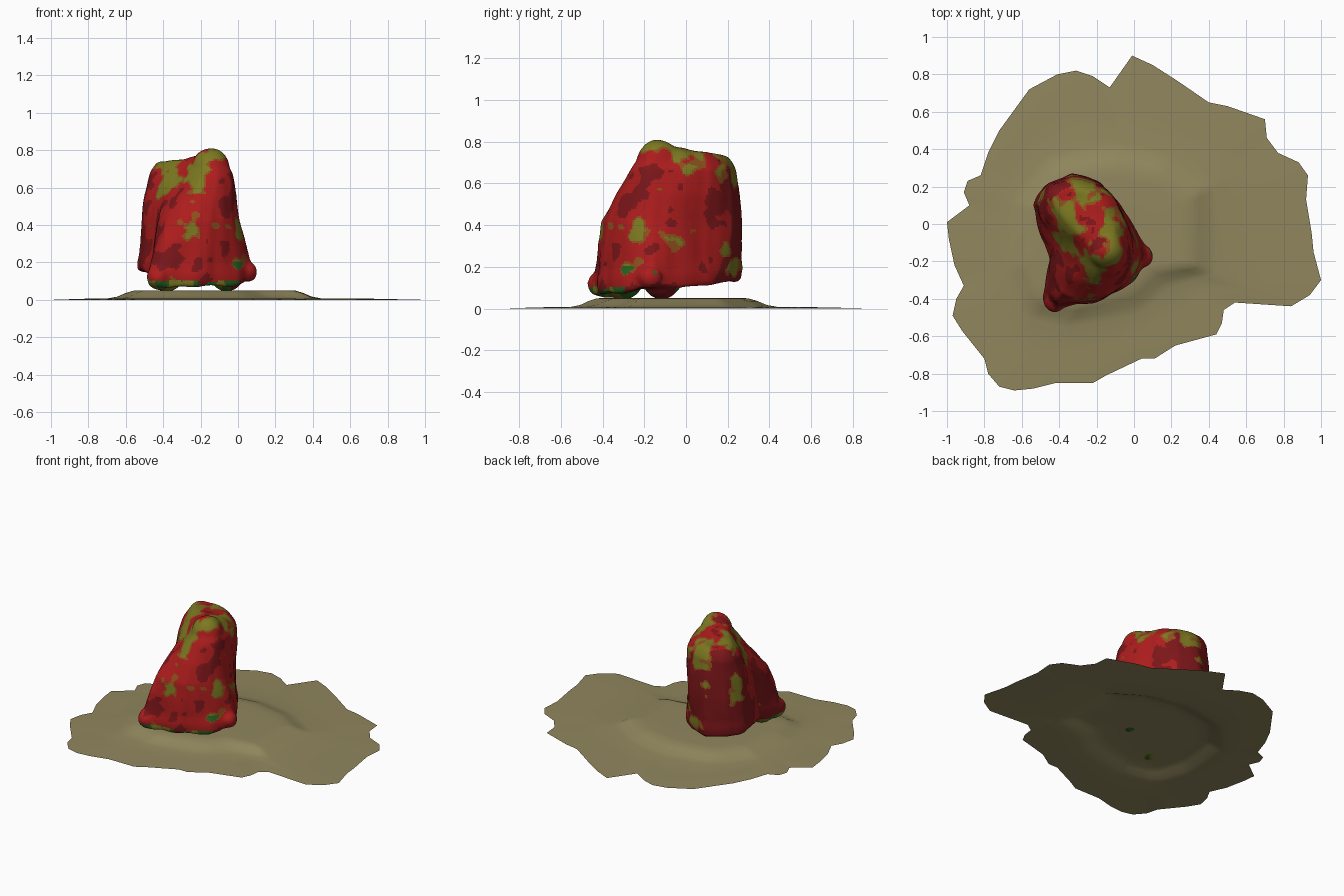
import bpy, bmesh, math
from mathutils import Vector, noise

if "Cube" in bpy.data.objects:
    bpy.data.objects.remove(bpy.data.objects["Cube"])


def material(name, color):
    m = bpy.data.materials.new(name)
    m.diffuse_color = (*color, 1)
    m.use_nodes = True
    m.node_tree.nodes["Principled BSDF"].inputs["Base Color"].default_value = m.diffuse_color
    return m


def new_object(name, bm):
    mesh = bpy.data.meshes.new(name)
    bm.normal_update()
    bm.to_mesh(mesh)
    bm.free()
    ob = bpy.data.objects.new(name, mesh)
    bpy.context.collection.objects.link(ob)
    return ob


def loft(bm, rings):
    rows = [[bm.verts.new(p) for p in r] for r in rings]
    n = len(rows[0])
    for a, b in zip(rows, rows[1:]):
        for i in range(n):
            j = (i + 1) % n
            bm.faces.new((a[i], a[j], b[j], b[i]))
    return rows


def ray_radius(poly, c, ang):
    # distance from c to a closed polygon along an angle
    d = Vector((math.cos(ang), math.sin(ang)))
    best = 0
    for p, q in zip(poly, poly[1:] + poly[:1]):
        p, e = Vector(p) - c, Vector(q) - Vector(p)
        den = d.cross(e)
        if abs(den) > 1e-9:
            t, u = p.cross(e) / den, p.cross(d) / den
            if t > 0 and -1e-6 <= u <= 1 + 1e-6:
                best = max(best, t)
    return best


# ground sheet: torn outline rising to a low plateau
edge = [(-.01, .9), (.1, .85), (.24, .76), (.4, .65), (.5, .63), (.7, .56), (.71, .46),
        (.77, .38), (.88, .33), (.93, .26), (.92, .13), (.95, -.05), (.96, -.15), (1, -.3),
        (.94, -.38), (.84, -.44), (.54, -.42), (.48, -.46), (.47, -.53), (.44, -.59),
        (.22, -.65), (.11, -.72), (.04, -.72), (-.15, -.81), (-.22, -.85), (-.42, -.85),
        (-.54, -.88), (-.64, -.89), (-.72, -.87), (-.78, -.8), (-.8, -.72), (-.92, -.57),
        (-.97, -.49), (-.95, -.4), (-.91, -.33), (-.96, -.22), (-.99, -.08), (-1, .01),
        (-.88, .1), (-.91, .17), (-.89, .23), (-.82, .26), (-.78, .38), (-.72, .5),
        (-.56, .72), (-.41, .8), (-.31, .82), (-.22, .79), (-.13, .73)]
plateau = [(.3, -.22), (.31, .15), (.12, .26), (-.1, .3), (-.38, .26), (-.53, .08),
           (-.56, -.2), (-.5, -.4), (-.3, -.43), (0, -.34), (.08, -.25)]
c = Vector((-.1, -.07))
rim = []
for p, q in zip(edge, edge[1:] + edge[:1]):
    rim += [Vector(p), (Vector(p) + Vector(q)) / 2]
rings = [[] for _ in range(8)]
for p in rim:
    d = p - c
    r1 = ray_radius(plateau, c, math.atan2(d.y, d.x))
    r2 = d.length
    d.normalize()
    wide = r2 - r1
    levels = [(r2, 0), (r1 + wide * .6, .006), (r1 + .14, .008), (r1 + .09, .017),
              (r1 + .045, .036), (r1, .049), (r1 * .85, .051), (r1 * .4, .051)]
    for ring, (r, z) in zip(rings, levels):
        ring.append((c.x + d.x * r, c.y + d.y * r, z))
bm = bmesh.new()
rows = loft(bm, rings)
bm.faces.new(rows[-1])
bmesh.ops.recalc_face_normals(bm, faces=bm.faces)
ground = new_object("ground_sheet", bm)
ground.data.materials.append(material("sand", (.28, .24, .11)))
for f in ground.data.polygons:
    f.use_smooth = True

# draped body: hem, middle and shoulder outlines, plus hem heights
hem = [(.09, -.16), (0, -.3), (-.16, -.4), (-.31, -.43), (-.42, -.46), (-.48, -.38),
       (-.45, -.2), (-.51, -.03), (-.54, .1), (-.48, .2), (-.33, .26), (-.19, .21),
       (-.08, .1), (.02, -.04)]
mid = [(.01, -.16), (-.03, -.28), (-.15, -.38), (-.28, -.41), (-.39, -.37), (-.43, -.26),
       (-.44, -.13), (-.49, 0), (-.51, .1), (-.46, .21), (-.33, .27), (-.19, .22),
       (-.09, .1), (-.03, -.02)]
top = [(-.03, -.12), (-.04, -.21), (-.11, -.26), (-.19, -.25), (-.25, -.19), (-.32, -.1),
       (-.4, -.03), (-.46, .05), (-.48, .13), (-.43, .21), (-.33, .24), (-.19, .21),
       (-.09, .12), (-.05, 0)]
hem_z = [.11, .08, .07, .07, .07, .08, .11, .16, .16, .15, .14, .13, .12, .1]
ridge_a, ridge_b = Vector((-.36, .14, .74)), Vector((-.16, -.1, .81))
rings = [[] for _ in range(8)]
for h, m, t, z in zip(hem, mid, top, hem_z):
    h, m, t = Vector((*h, z)), Vector((*m, .42)), Vector((*t, .67))
    ax = ridge_b - ridge_a
    u = max(0, min(1, (t - ridge_a).dot(ax) / ax.dot(ax)))
    peak = ridge_a + ax * u
    core = Vector((-.24, -.08, .16))
    col = [h.lerp(core, .7), h.lerp(core, .08) - Vector((0, 0, .01)), h,
           h.lerp(m, .3) + Vector((0, 0, .02)), m, t,
           t.lerp(peak, .4) + Vector((0, 0, .035)), t.lerp(peak, .85)]
    for ring, p in zip(rings, col):
        ring.append(p)
bm = bmesh.new()
rows = loft(bm, rings)
bm.faces.new(rows[0])
bm.faces.new(rows[-1])
bmesh.ops.recalc_face_normals(bm, faces=bm.faces)
bmesh.ops.subdivide_edges(bm, edges=bm.edges[:], cuts=1, use_grid_fill=True, smooth=.3)

# rounded head, feet and toes fused into the body
for loc, size in [((-.145, -.13, .71), (.1, .105, .1)),
                  ((-.05, -.11, .13), (.09, .09, .085)),
                  ((-.38, -.3, .12), (.09, .09, .072)),
                  ((-.42, -.39, .12), (.065, .085, .065)),
                  ((.04, -.17, .15), (.06, .07, .06))]:
    new = bmesh.ops.create_uvsphere(bm, u_segments=20, v_segments=12, radius=1)["verts"]
    for v in new:
        v.co = Vector(a * b for a, b in zip(v.co, size)) + Vector(loc)
body = new_object("draped_body", bm)
rm = body.modifiers.new("fuse", 'REMESH')
rm.mode = 'VOXEL'
rm.voxel_size = .011
sm = body.modifiers.new("soften", 'SMOOTH')
sm.factor, sm.iterations = .5, 8
dg = bpy.context.evaluated_depsgraph_get()
fused = bpy.data.meshes.new_from_object(body.evaluated_get(dg))
body.modifiers.clear()
body.data = fused

# cloth wrinkles
for v, n in [(v, v.normal.copy()) for v in fused.vertices]:
    p = v.co
    k = noise.noise(Vector((p.x * 9, p.y * 9, p.z * 4)))
    v.co = p + n * k * .012

# mottled colouring: red cloth, olive patches on top and front, green feet
fused.materials.clear()
for name, col in [("red", (.42, .012, .012)), ("dark_red", (.2, .008, .01)),
                  ("olive", (.2, .19, .015)), ("brown", (.27, .08, .012)),
                  ("green", (.02, .13, .015))]:
    fused.materials.append(material(name, col))
for f in fused.polygons:
    f.use_smooth = True
    p, n = f.center, f.normal
    k = noise.noise(p * 7) + .4 * noise.noise(p * 19)
    facing = n.x * .52 - n.y * .85
    patch = k + max(0, n.z) * (.45 if p.z > .6 else .1) + max(0, facing) * .12
    if p.z < .1 and k > -.35:
        f.material_index = 4 if k < .1 else 2
    elif p.z < .2 and facing > 0 and k > .3:
        f.material_index = 4
    elif patch > .48:
        f.material_index = 2
    elif patch > .36:
        f.material_index = 3
    elif facing < -.25 or k < -.35:
        f.material_index = 1
    else:
        f.material_index = 0
